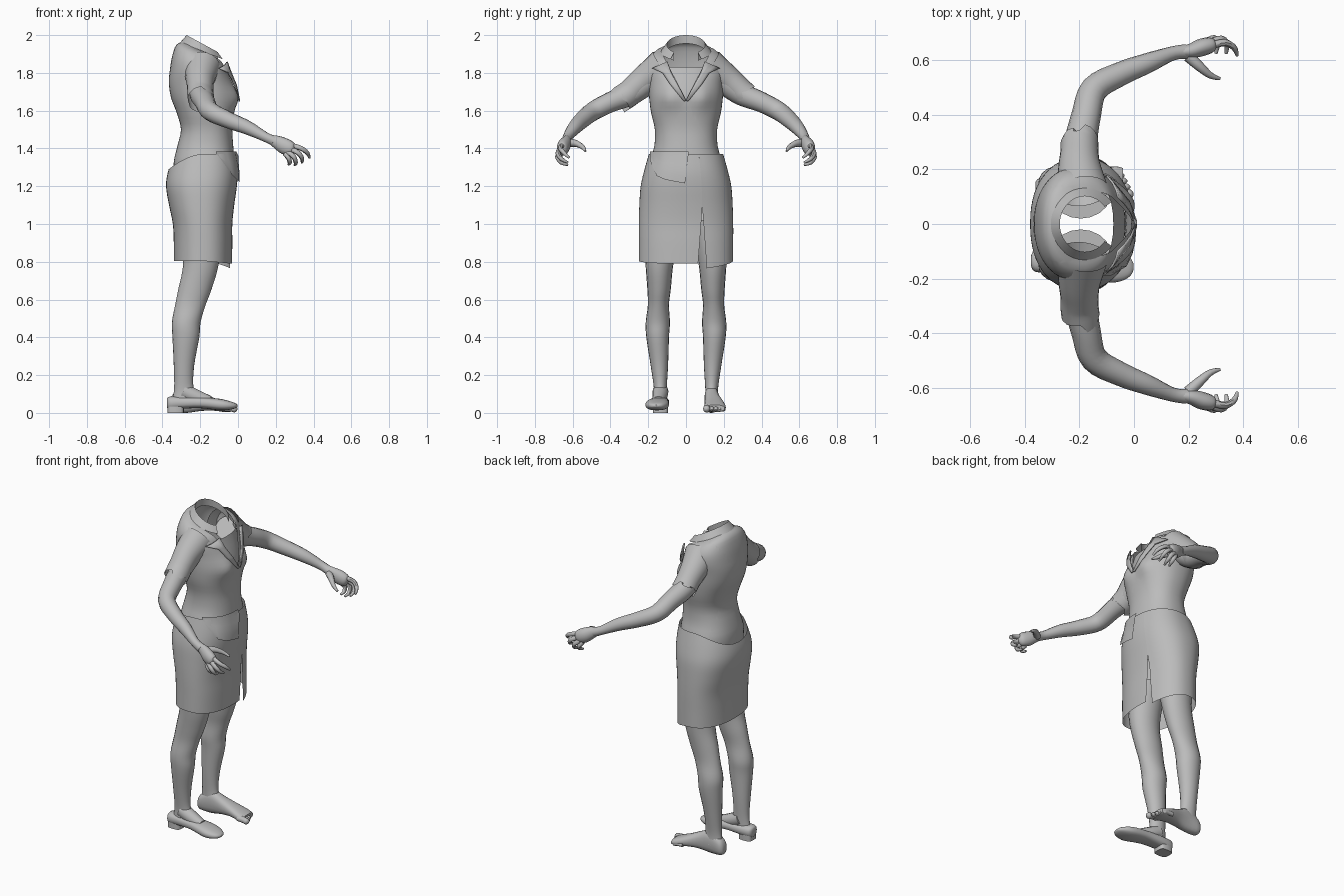
import bpy, bmesh, math, random
from mathutils import Vector

if "Cube" in bpy.data.objects:
    bpy.data.objects.remove(bpy.data.objects["Cube"])

random.seed(4)
grey = bpy.data.materials.new("plain_grey")
grey.diffuse_color = (0.5, 0.5, 0.5, 1)
grey.use_nodes = True
grey.node_tree.nodes["Principled BSDF"].inputs["Base Color"].default_value = grey.diffuse_color
TAU = 2 * math.pi


def finish(name, bm):
    bmesh.ops.recalc_face_normals(bm, faces=bm.faces)
    me = bpy.data.meshes.new(name)
    bm.to_mesh(me)
    bm.free()
    me.materials.append(grey)
    ob = bpy.data.objects.new(name, me)
    bpy.context.collection.objects.link(ob)
    return ob


def loft_bm(rings, closed=True, caps=False):
    bm = bmesh.new()
    rows = [[bm.verts.new(p) for p in r] for r in rings]
    n = len(rows[0])
    for a, b in zip(rows, rows[1:]):
        for i in range(n if closed else n - 1):
            j = (i + 1) % n
            bm.faces.new((a[i], a[j], b[j], b[i]))
    if caps:
        bm.faces.new(rows[0])
        bm.faces.new(rows[-1])
    return bm


def loft(name, rings, closed=True, caps=False):
    return finish(name, loft_bm(rings, closed, caps))


def spline(pts, k=4):
    """Smooth curve through tuples of any length."""
    out = []
    for i in range(len(pts) - 1):
        p0, p1, p2 = pts[max(i - 1, 0)], pts[i], pts[i + 1]
        p3 = pts[min(i + 2, len(pts) - 1)]
        for s in range(k):
            t = s / k
            out.append(tuple(0.5 * (2 * b + (c - a) * t + (2 * a - 5 * b + 4 * c - d) * t * t
                             + (3 * b - a - 3 * c + d) * t ** 3)
                             for a, b, c, d in zip(p0, p1, p2, p3)))
    return out + [tuple(pts[-1])]


def tube(pts, n=14, ref=(0, 0, 1), flat=1.0, k=4):
    """Rings around a path of (x, y, z, radius)."""
    pts = spline(pts, k)
    rings = []
    for i, p in enumerate(pts):
        d = (Vector(pts[min(i + 1, len(pts) - 1)][:3]) - Vector(pts[max(i - 1, 0)][:3])).normalized()
        s = d.cross(Vector(ref)).normalized()
        u = s.cross(d)
        rings.append([Vector(p[:3]) + p[3] * (s * flat * math.cos(TAU * j / n) + u * math.sin(TAU * j / n))
                      for j in range(n)])
    return rings


def flip(pts, s):
    return [(p[0], p[1] * s) + tuple(p[2:]) for p in pts]


def at(table, z):
    """Interpolated (back x, front x, half width) at a height."""
    table = sorted(table)
    z = min(max(z, table[0][0]), table[-1][0])
    for a, b in zip(table, table[1:]):
        if z <= b[0]:
            t = (z - a[0]) / max(b[0] - a[0], 1e-6)
            return [p + (q - p) * t for p, q in zip(a[1:], b[1:])]


def pw(v, e):
    return math.copysign(abs(v) ** (2 / e), v)


def section(row, a, e=2.3):
    x0, x1, hy = row
    return (x0 + x1) / 2 + (x1 - x0) / 2 * pw(math.cos(a), e), hy * pw(math.sin(a), e)


def front_x(table, y, z, e=2.3):
    x0, x1, hy = at(table, z)
    return (x0 + x1) / 2 + (x1 - x0) / 2 * max(0, 1 - abs(y / hy) ** e) ** (1 / e)


# Blouse: height, back, front, half width, forward tilt
BLOUSE = spline([(1.25, -.34, -.03, .19, 0), (1.33, -.34, -.02, .19, 0), (1.41, -.322, -.025, .168, 0),
                 (1.5, -.302, -.03, .165, 0), (1.59, -.325, -.02, .185, 0), (1.67, -.355, -.01, .195, 0),
                 (1.75, -.366, -.03, .2, 0), (1.81, -.36, -.05, .208, .01), (1.865, -.348, -.065, .2, .025),
                 (1.905, -.325, -.075, .165, .045), (1.915, -.28, -.085, .11, .052)], 3)
TORSO = [r[:4] for r in BLOUSE]
N = 48
rings = []
for z, x0, x1, hy, tilt in BLOUSE:
    ring = []
    for i in range(N):
        a = TAU * i / N
        x, y = section((x0, x1, hy), a)
        if math.cos(a) > 0:
            x += .022 * math.exp(-((abs(y) - .085) / .05) ** 2 - ((z - 1.67) / .06) ** 2)
        ring.append((x, y, z - tilt * math.cos(a)))
    rings.append(ring)
bm = loft_bm(rings)
for s in (-1, 1):  # V neck opening
    bmesh.ops.bisect_plane(bm, geom=bm.verts[:] + bm.edges[:] + bm.faces[:],
                           plane_co=(0, 0, 1.66), plane_no=(0, s, -.52))
gone = []
for f in bm.faces:
    c = f.calc_center_median()
    if c.x > -.17 and c.z > 1.66 and abs(c.y) < (c.z - 1.66) * .52:
        gone.append(f)
bmesh.ops.delete(bm, geom=gone, context='FACES')
finish("blouse", bm)

# Chest panel seen inside the neckline
rings = []
for i in range(9):
    z = 1.6 + .23 * i / 8
    x0, x1, hy = at(TORSO, z)
    rings.append([(*section((x0, x1 - .02, hy - .02), math.radians(-70 + 10 * j)), z) for j in range(15)])
loft("chest_panel", rings, closed=False)

# Folded collar around the neck
rows = [[], [], []]
for i in range(33):
    a = math.radians(38 + 284 * i / 32)
    c, s = math.cos(a), math.sin(a)
    for row, (r, q, z, t) in zip(rows, ((.095, .105, 1.905, .05), (.092, .102, 1.95, .05), (.125, .132, 1.912, .05))):
        row.append((-.18 + r * c, q * s, z - t * c))
loft("collar", rows, closed=False)

# Lapels along the neckline
for s, side in ((-1, "right"), (1, "left")):
    rows = []
    for a, b in (((0, 1.655), (.012, 1.65)), ((.042, 1.735), (.085, 1.74)),
                 ((.078, 1.8), (.125, 1.80)), ((.1, 1.86), (.18, 1.825))):
        row = []
        for k in range(4):
            y, z = (a[m] + (b[m] - a[m]) * k / 3 for m in (0, 1))
            row.append((front_x(TORSO, y, z) + .022, s * y, z))
        rows.append(row)
    ob = loft(side + "_lapel", rows, closed=False)
    ob.modifiers.new("cloth", 'SOLIDIFY').thickness = .008

# Skirt with a front slit and uneven hem
SKIRT = spline([(.76, -.34, -.032, .25), (.9, -.34, -.03, .25), (1.0, -.345, -.03, .25), (1.1, -.365, -.02, .247),
                (1.2, -.381, -.006, .24), (1.28, -.37, -.002, .222), (1.37, -.338, -.012, .197)], 4)
rings = []
SLIT = .3
for r in range(25):
    t = r / 24
    ring = []
    for i in range(61):
        u = i / 60
        base = SLIT + TAU * u
        top = 1.37 - .08 * max(0, -math.cos(base)) ** 2
        hem = .805 - .015 * max(0, math.cos(base)) - .025 * max(0, 1 - u * 6)
        z = top + (hem - top) * t
        gap = .09 * max(0, (1.09 - z) / .3)
        a = SLIT + gap + (TAU - 2 * gap) * u
        x, y = section(at(SKIRT, z), a)
        ring.append((x, y, z))
    rings.append(ring)
bm = loft_bm(rings, closed=False)
bmesh.ops.remove_doubles(bm, verts=bm.verts, dist=.0005)
finish("skirt", bm)

# Loose blouse tail over the skirt front
rows = []
for y, low in ((-.19, 1.335), (-.155, 1.255), (-.11, 1.235), (-.06, 1.225), (-.005, 1.215), (.012, 1.36)):
    zs = [1.385 + (low - 1.385) * k / 5 for k in range(6)]
    rows.append([(front_x(SKIRT, y, z) + .003 + .002 * k, y, z) for k, z in enumerate(zs)])
loft("blouse_tail", rows, closed=False)

ARM = [(-.19, .16, 1.79, .07), (-.197, .28, 1.695, .062), (-.175, .40, 1.645, .054), (-.145, .495, 1.595, .05),
       (-.05, .55, 1.55, .044), (.05, .59, 1.51, .037), (.14, .625, 1.463, .026), (.19, .632, 1.44, .027)]
SLEEVE = [(-.19, .12, 1.83, .098), (-.2, .21, 1.77, .078), (-.2, .265, 1.725, .07), (-.2, .3, 1.692, .07),
          (-.195, .345, 1.662, .07)]
FINGERS = [[(.285, .655, 1.415), (.335, .665, 1.40), (.368, .645, 1.375), (.378, .618, 1.35)],
           [(.28, .665, 1.395), (.32, .678, 1.375), (.34, .66, 1.345), (.338, .625, 1.325)],
           [(.265, .668, 1.38), (.295, .68, 1.355), (.306, .66, 1.325), (.30, .625, 1.313)],
           [(.25, .662, 1.372), (.268, .672, 1.348), (.274, .655, 1.325), (.268, .63, 1.315)]]
THUMB = [(.2, .615, 1.43), (.24, .578, 1.425), (.28, .545, 1.405), (.315, .533, 1.385)]
LEG = [(1.02, -.31, -.08, .02, .225), (.8, -.29, -.10, .065, .215), (.66, -.315, -.138, .08, .205),
       (.57, -.333, -.172, .09, .202), (.48, -.35, -.198, .085, .213), (.4, -.347, -.205, .09, .21),
       (.25, -.34, -.232, .095, .187), (.13, -.338, -.235, .102, .17), (.06, -.35, -.2, .102, .172)]

for s, side in ((-1, "right"), (1, "left")):
    # Arm, hand and sleeve
    loft(side + "_arm", tube(flip(ARM, s)), caps=True)
    palm = [(.17, .63, 1.45, .024), (.21, .635, 1.432, .036), (.25, .648, 1.41, .043),
            (.285, .657, 1.395, .036), (.3, .66, 1.39, .012)]
    loft(side + "_palm", tube(flip(palm, s), flat=.75), caps=True)
    for i, f in enumerate(FINGERS + [THUMB]):
        w = (.014, .013, .011, .006) if i < 4 else (.022, .018, .012, .006)
        path = [p + (r,) for p, r in zip(f, w)]
        ref = (0, 1, 0) if i < 4 else (0, 0, 1)
        loft(f"{side}_finger_{i + 1}", tube(flip(path, s), n=8, ref=ref, k=3), caps=True)
    sleeve = tube(flip(SLEEVE if s < 0 else SLEEVE[:-1], s), n=20)
    for v in sleeve[-1]:  # frayed sleeve hem
        v += Vector((0, s * .8, -.5)) * random.uniform(-.03, .03)
    loft(side + "_sleeve", sleeve)
    # Leg
    rings = []
    for z, x0, x1, y0, y1 in spline(LEG):
        rings.append([((x0 + x1) / 2 + (x1 - x0) / 2 * math.cos(TAU * i / 20),
                       s * ((y0 + y1) / 2 + (y1 - y0) / 2 * math.sin(TAU * i / 20)), z) for i in range(20)])
    loft(side + "_leg", rings, caps=True)


def foot(name, rows, s):
    """Loft along x from (x, bottom, top, centre y, half width)."""
    rings = []
    for x, z0, z1, y, hy in spline(rows, 3):
        ring = []
        for i in range(20):
            a = TAU * i / 20
            ring.append((x, s * (y + hy * pw(math.cos(a), 2.5)), (z0 + z1) / 2 + (z1 - z0) / 2 * pw(math.sin(a), 2.5)))
        rings.append(ring)
    loft(name, rings, caps=True)


# Shoe with heel block and the instep rising out of it
foot("shoe", [(-.377, .03, .075, .135, .02), (-.362, .018, .086, .135, .04), (-.3, .022, .086, .135, .046),
              (-.2, .025, .084, .142, .051), (-.1, .014, .075, .152, .062), (-.05, .016, .064, .155, .055),
              (-.015, .024, .052, .157, .035), (-.002, .033, .042, .157, .012)], -1)
heel = [[(-.33 + .043 * pw(math.cos(TAU * i / 16), 4), -.135 + .04 * pw(math.sin(TAU * i / 16), 4), z)
         for i in range(16)] for z in (0, .035)]
loft("shoe_heel", heel, caps=True)
loft("instep", tube([(-.29, -.135, .115, .042), (-.23, -.138, .088, .04), (-.15, -.145, .06, .03)]), caps=True)

# Bare foot with toes
foot("bare_foot", [(-.362, .02, .06, .135, .018), (-.343, .003, .1, .135, .034), (-.27, 0, .14, .135, .037),
                   (-.2, .01, .112, .14, .041), (-.13, .012, .08, .15, .05), (-.07, .004, .055, .153, .058),
                   (-.04, .006, .042, .153, .052)], 1)
for i in range(5):
    y = (.109, .136, .158, .178, .198)[i]
    tip = -.004 - .011 * i
    r = .018 if i == 0 else .012
    loft(f"toe_{i + 1}", tube([(tip - .07, y, .026, r), (tip - .03, y, .024, r),
                              (tip - .01, y, .019, r), (tip, y, .015, r * .4)], n=10), caps=True)

for ob in bpy.context.scene.objects:
    ob.select_set(True)
    bpy.context.view_layer.objects.active = ob
bpy.ops.object.shade_smooth_by_angle(angle=math.radians(45))
